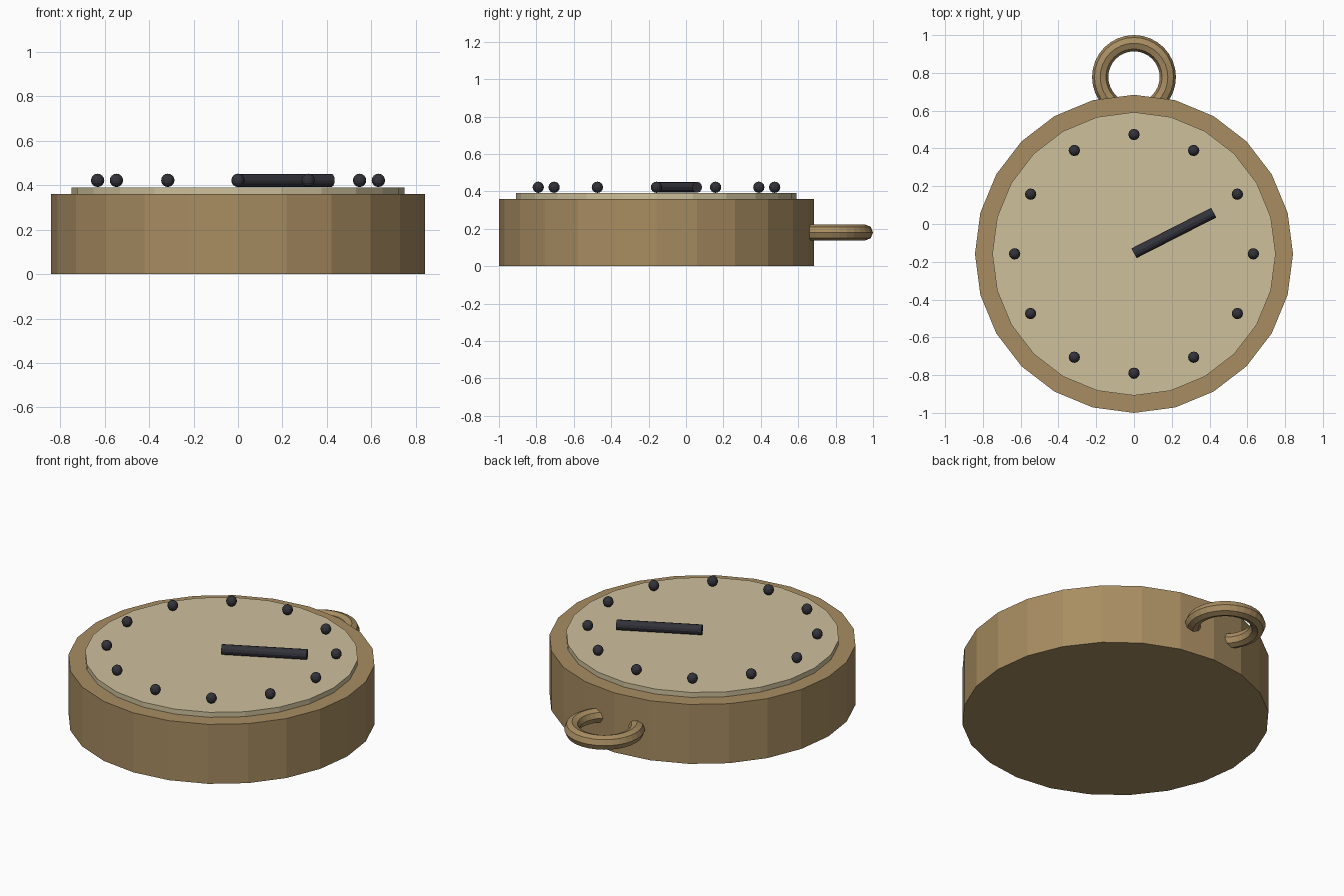
import bpy
from math import cos, sin, pi, radians
from mathutils import Vector

cube = bpy.data.objects.get("Cube")
if cube:
    bpy.data.objects.remove(cube, do_unlink=True)

CENTRE_Y = -0.158


def material(name, rgb):
    mat = bpy.data.materials.new(name)
    mat.use_nodes = True
    mat.diffuse_color = (*rgb, 1)
    mat.node_tree.nodes["Principled BSDF"].inputs["Base Color"].default_value = (*rgb, 1)
    return mat


brass = material("brass brown", (0.39, 0.265, 0.12))
cream = material("dial cream", (0.62, 0.53, 0.335))
dark = material("dark slate", (0.032, 0.032, 0.042))


def finish(name, mat):
    obj = bpy.context.object
    obj.name = name
    obj.data.materials.append(mat)
    return obj


def disc(name, radius, bottom, top, mat):
    bpy.ops.mesh.primitive_cylinder_add(
        vertices=24, radius=radius, depth=top - bottom,
        location=(0, CENTRE_Y, (top + bottom) / 2))
    return finish(name, mat)


# Case and dial
disc("case", 0.842, 0, 0.36, brass)
disc("dial", 0.75, 0.34, 0.39, cream)

# Hanging ring, partly sunk into the case
bpy.ops.mesh.primitive_torus_add(
    major_segments=32, minor_segments=8, major_radius=0.179,
    minor_radius=0.043, location=(0, 0.778, 0.18))
finish("hanging_ring", brass)

# Hour markers
for i in range(12):
    a = i * pi / 6
    bpy.ops.mesh.primitive_uv_sphere_add(
        segments=12, ring_count=8, radius=0.03,
        location=(0.632 * cos(a), CENTRE_Y + 0.632 * sin(a), 0.422))
    finish(f"hour_marker_{i + 1}", dark)

# Single hand, a rod from the dial centre outward
start = Vector((0, CENTRE_Y + 0.003, 0.422))
end = Vector((0.422, 0.06, 0.422))
span = end - start
bpy.ops.mesh.primitive_cylinder_add(
    vertices=12, radius=0.029, depth=span.length, location=(start + end) / 2)
hand = finish("hand", dark)
hand.rotation_euler = span.to_track_quat("Z", "Y").to_euler()
